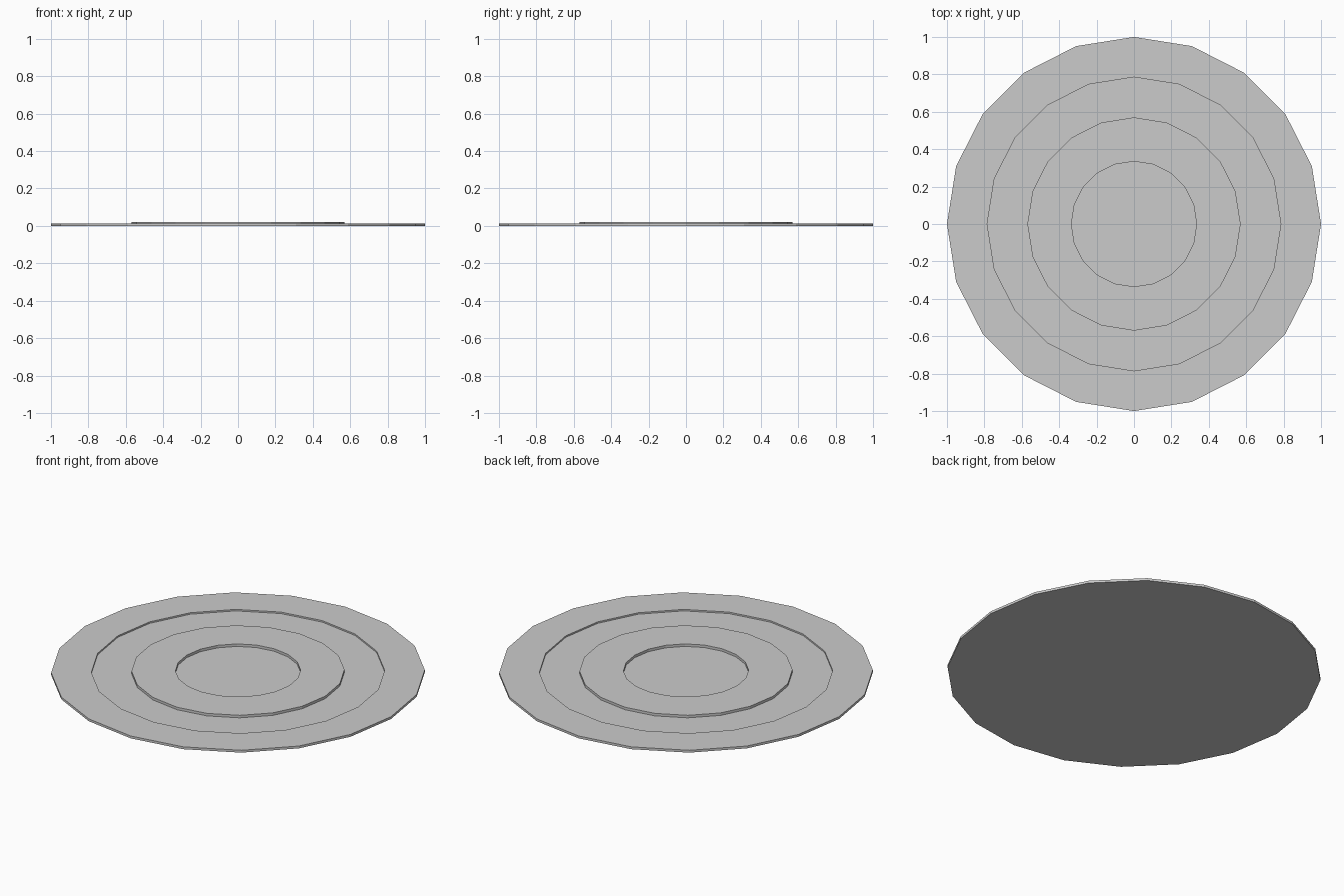
import bpy, bmesh, math

if "Cube" in bpy.data.objects:
    bpy.data.objects.remove(bpy.data.objects["Cube"])

SIDES = 20


def lathe(name, profile):
    """Spin an (r, z) profile; points at r = 0 become the centre poles."""
    bm = bmesh.new()
    rings = []
    for r, z in profile:
        if r == 0:
            rings.append([bm.verts.new((0, 0, z))] * SIDES)
        else:
            rings.append([bm.verts.new((r * math.cos(2 * math.pi * i / SIDES),
                                        r * math.sin(2 * math.pi * i / SIDES), z))
                          for i in range(SIDES)])
    for a, b in zip(rings, rings[1:]):
        for i in range(SIDES):
            j = (i + 1) % SIDES
            bm.faces.new(dict.fromkeys((a[i], a[j], b[j], b[i])))
    bmesh.ops.recalc_face_normals(bm, faces=bm.faces)
    mesh = bpy.data.meshes.new(name)
    bm.to_mesh(mesh)
    bm.free()
    obj = bpy.data.objects.new(name, mesh)
    bpy.context.collection.objects.link(obj)
    return obj


# Flat disc: outer rim, shallow groove, raised inner ring, sunken centre
lathe("stepped_disc", [
    (0, 0), (1, 0), (1, 0.014),
    (0.785, 0.014), (0.785, 0.005),
    (0.57, 0.005), (0.57, 0.02),
    (0.335, 0.02), (0.335, 0.005), (0, 0.005),
])
